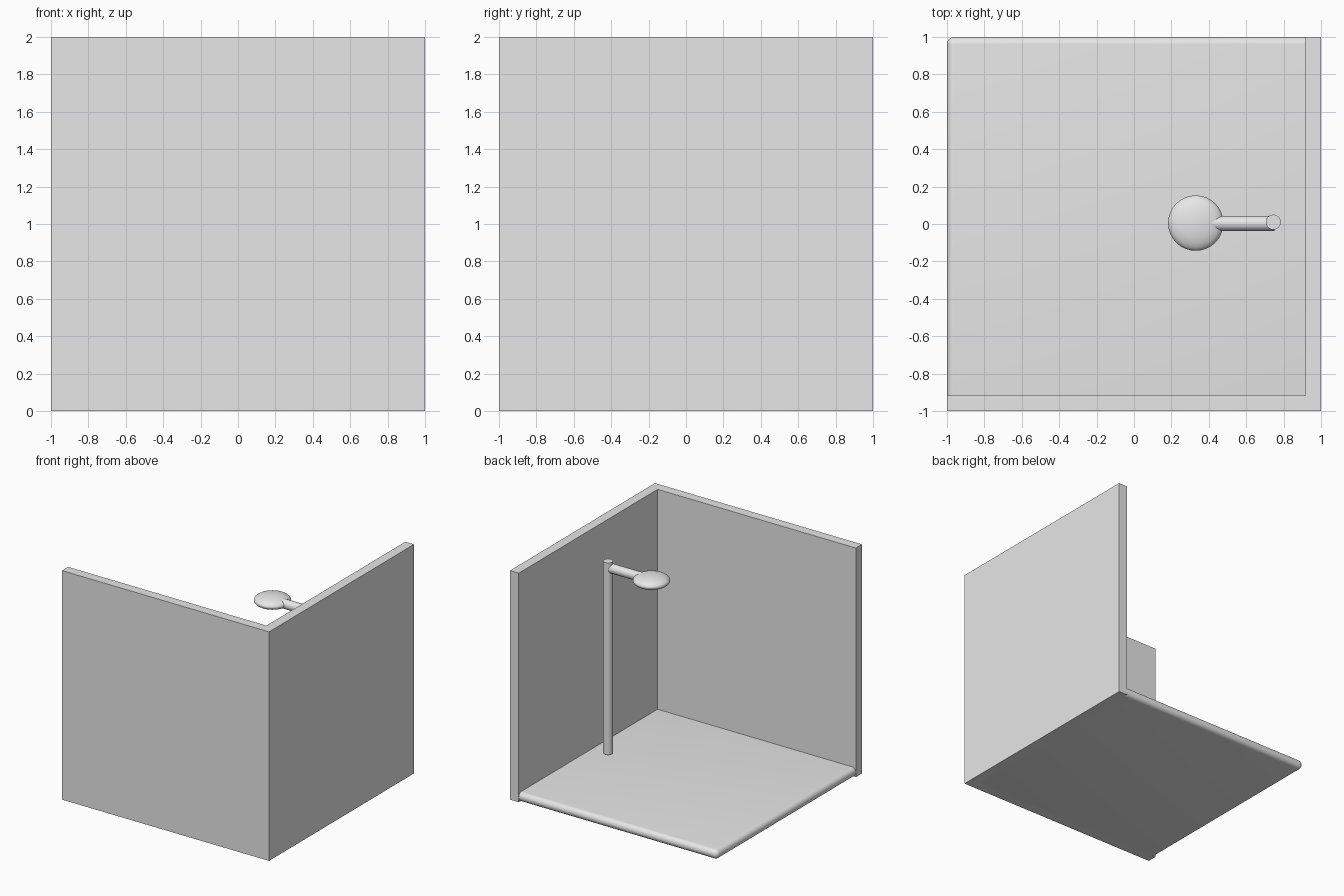
import bpy
import bmesh
from math import pi, radians

cube = bpy.data.objects.get("Cube")
if cube:
    bpy.data.objects.remove(cube, do_unlink=True)

grey = bpy.data.materials.new("light grey")
grey.use_nodes = True
grey.diffuse_color = (0.8, 0.8, 0.8, 1)
grey.node_tree.nodes["Principled BSDF"].inputs["Base Color"].default_value = (0.8, 0.8, 0.8, 1)

INNER = 0.916      # distance from the centre to the inner wall faces
FLOOR = 0.08       # floor thickness
TUBE = 0.04        # radius of the pole and arm
HEAD_Z = 1.715


def finish(name, smooth=False):
    obj = bpy.context.object
    obj.name = name
    obj.data.materials.clear()
    obj.data.materials.append(grey)
    if smooth:
        bpy.ops.object.shade_smooth_by_angle(angle=radians(35))
    return obj


def tube(name, location, length, rotation=(0, 0, 0)):
    bpy.ops.mesh.primitive_cylinder_add(vertices=32, radius=TUBE, depth=length,
                                        location=location, rotation=rotation)
    return finish(name, True)


# Two walls as one L-shaped profile, raised to full height
bm = bmesh.new()
outline = [(-1, -1), (1, -1), (1, 1), (INNER, 1), (INNER, -INNER), (-1, -INNER)]
base = bm.faces.new([bm.verts.new((x, y, 0)) for x, y in outline])
raised = bmesh.ops.extrude_face_region(bm, geom=[base])["geom"]
bmesh.ops.translate(bm, vec=(0, 0, 2),
                    verts=[v for v in raised if isinstance(v, bmesh.types.BMVert)])
bmesh.ops.recalc_face_normals(bm, faces=bm.faces)
mesh = bpy.data.meshes.new("corner_walls")
bm.to_mesh(mesh)
bm.free()
walls = bpy.data.objects.new("corner_walls", mesh)
bpy.context.collection.objects.link(walls)
mesh.materials.append(grey)

# Floor slab with fully rounded edges, tucked into the walls
size = 1 + INNER + FLOOR / 2
bpy.ops.mesh.primitive_cube_add(size=1, location=(size / 2 - 1, 1 - size / 2, FLOOR / 2))
bpy.context.object.scale = (size, size, FLOOR)
bpy.ops.object.transform_apply(location=False, rotation=False, scale=True)
floor = finish("floor")
bevel = floor.modifiers.new("rounded edges", 'BEVEL')
bevel.width = FLOOR / 2 - 0.0005
bevel.segments = 8
bpy.ops.object.modifier_apply(modifier=bevel.name)
bpy.ops.object.shade_smooth_by_angle(angle=radians(35))

# Upright pole and side arm
bottom, top = 0.1, 1.775
tube("pole", (0.745, 0.01, (bottom + top) / 2), top - bottom)
start, end = 0.33, 0.75
tube("arm", ((start + end) / 2, 0.003, HEAD_Z), end - start, (0, pi / 2, 0))

# Flattened shower head
bpy.ops.mesh.primitive_uv_sphere_add(segments=32, ring_count=16, radius=0.148,
                                     location=(0.33, 0.005, HEAD_Z))
bpy.context.object.scale.z = 0.34
bpy.ops.object.transform_apply(location=False, rotation=False, scale=True)
finish("shower_head")
bpy.ops.object.shade_smooth()
